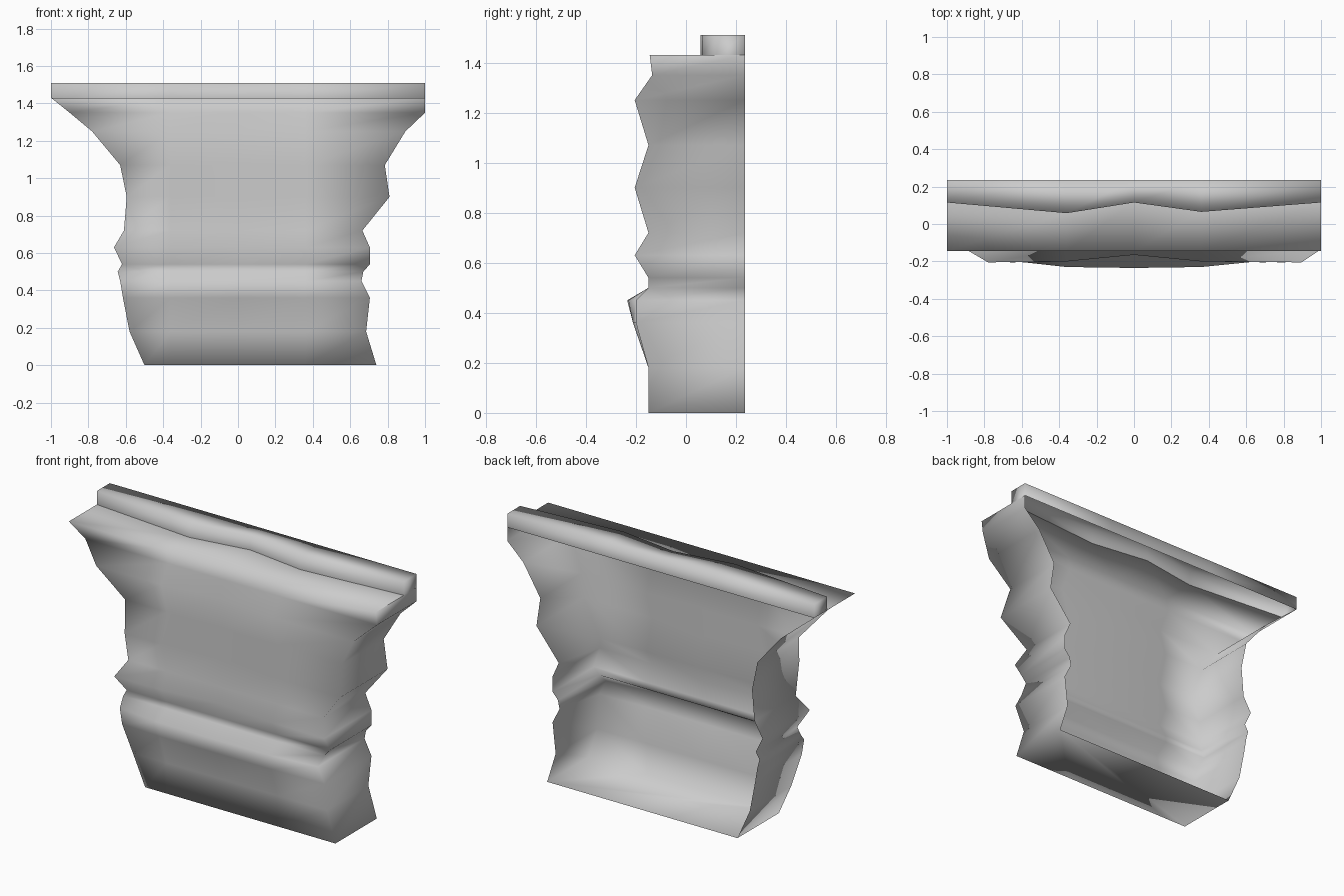
import bpy, bmesh

if "Cube" in bpy.data.objects:
    bpy.data.objects.remove(bpy.data.objects["Cube"])

BACK = 0.235


def build(name, grids, ngons=()):
    """Skin one or more point grids with quads, add flat caps, weld and smooth."""
    bm = bmesh.new()
    for grid in grids:
        rows = [[bm.verts.new(p) for p in row] for row in grid]
        for low, high in zip(rows, rows[1:]):
            for i in range(len(low) - 1):
                bm.faces.new((low[i], low[i + 1], high[i + 1], high[i]))
    for loop in ngons:
        bm.faces.new([bm.verts.new(p) for p in loop])
    bmesh.ops.remove_doubles(bm, verts=bm.verts[:], dist=0.0005)
    bmesh.ops.recalc_face_normals(bm, faces=bm.faces[:])
    for f in bm.faces:
        f.smooth = True
    mesh = bpy.data.meshes.new(name)
    bm.to_mesh(mesh)
    bm.free()
    obj = bpy.data.objects.new(name, mesh)
    bpy.context.collection.objects.link(obj)
    return obj


# Broken wall profile: height, left edge, right edge, corner y, mid y, centre y
profile = [
    (0.00, -0.50, 0.74, -0.15, -0.15, -0.15),
    (0.18, -0.58, 0.685, -0.15, -0.15, -0.15),
    (0.36, -0.615, 0.705, -0.20, -0.212, -0.212),
    (0.45, -0.63, 0.66, -0.20, -0.23, -0.235),
    (0.50, -0.643, 0.67, -0.15, -0.15, -0.15),
    (0.54, -0.62, 0.705, -0.15, -0.15, -0.15),
    (0.63, -0.663, 0.705, -0.205, -0.20, -0.165),
    (0.72, -0.61, 0.665, -0.15, -0.15, -0.15),
    (0.90, -0.595, 0.81, -0.205, -0.20, -0.165),
    (1.07, -0.63, 0.785, -0.15, -0.15, -0.15),
    (1.25, -0.78, 0.895, -0.205, -0.20, -0.165),
    (1.35, -0.90, 1.00, -0.135, -0.135, -0.135),
    (1.43, -1.00, 1.00, -0.145, -0.145, -0.145),
]


def wall_row(z, left, right, corner, mid, centre):
    return [(left, BACK, z), (left, corner, z), (-0.36, mid, z), (0, centre, z),
            (0.36, mid, z), (right, corner, z), (right, BACK, z)]


wall = [wall_row(*r) for r in profile]

# Wavy front line of the raised lip
wave = [(-1, 0.115), (-0.36, 0.058), (0, 0.115), (0.36, 0.065), (1, 0.115)]
low_wave = [(x, y, 1.43) for x, y in wave]
high_wave = [(x, y, 1.51) for x, y in wave]
high_back = [(x, BACK, 1.51) for x, _ in wave]
low_back = [(x, BACK, 1.43) for x, _ in wave]

# Open-backed wall with floor and top shelf
shelf = [wall[-1][1:6], low_wave]
build("wall_shell", [wall, shelf], [wall[0]])

# Raised lip: wavy riser, top and back strip with closed ends
ends = [[g[i] for g in (low_wave, high_wave, high_back, low_back)] for i in (0, -1)]
build("top_lip", [[low_wave, high_wave, high_back, low_back]], ends)
